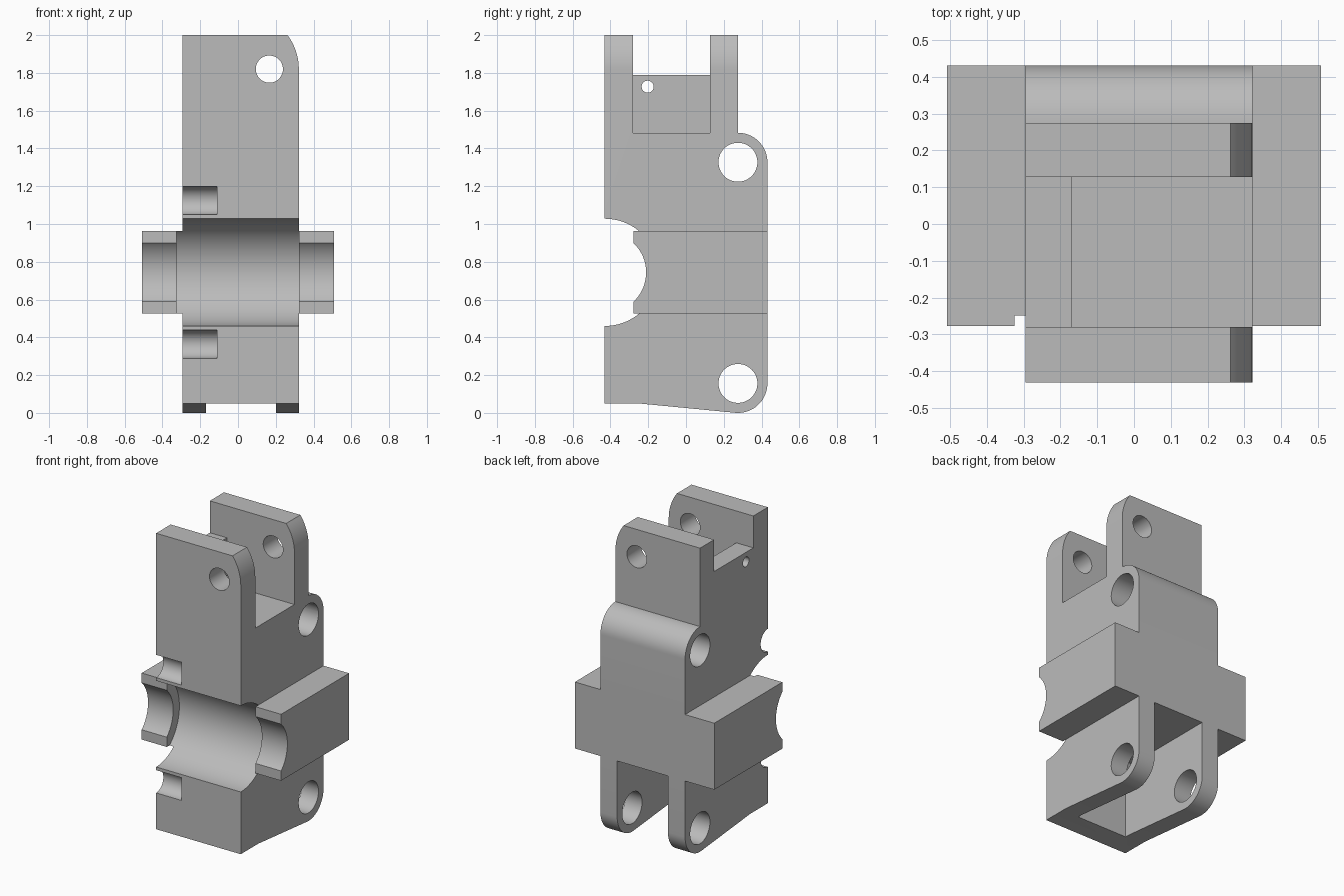
import bpy, bmesh, math

default = bpy.data.objects.get("Cube")
if default:
    bpy.data.objects.remove(default, do_unlink=True)

grey = bpy.data.materials.new("machined grey")
grey.use_nodes = True
colour = (0.5, 0.5, 0.5, 1)
grey.diffuse_color = colour
grey.node_tree.nodes["Principled BSDF"].inputs["Base Color"].default_value = colour

LEFT, RIGHT = -0.295, 0.322      # side faces of the body
FRONT, BACK = -0.431, 0.431
BORE_Z = 0.744


def arc(u, v, r, start, end, steps=16):
    angles = [math.radians(start + (end - start) * i / steps) for i in range(steps + 1)]
    return [(u + r * math.cos(a), v + r * math.sin(a)) for a in angles]


def prism(name, points, axis, low, high):
    """Extrude a (y, z) profile along x, or an (x, z) profile along y."""
    place = (lambda u, v, d: (d, u, v)) if axis == "x" else (lambda u, v, d: (u, d, v))
    bm = bmesh.new()
    cap = bm.faces.new([bm.verts.new(place(u, v, low)) for u, v in points])
    side = bmesh.ops.extrude_face_region(bm, geom=[cap])["geom"]
    moved = [g for g in side if isinstance(g, bmesh.types.BMVert)]
    bmesh.ops.translate(bm, verts=moved, vec=place(0, 0, high - low))
    bmesh.ops.recalc_face_normals(bm, faces=bm.faces)
    mesh = bpy.data.meshes.new(name)
    bm.to_mesh(mesh)
    bm.free()
    mesh.materials.append(grey)
    obj = bpy.data.objects.new(name, mesh)
    bpy.context.collection.objects.link(obj)
    return obj


def box(name, x0, x1, y0, y1, z0, z1):
    return prism(name, [(y0, z0), (y1, z0), (y1, z1), (y0, z1)], "x", x0, x1)


def rod(name, u, v, r, axis, low, high, steps=48):
    return prism(name, arc(u, v, r, 0, 360, steps)[:-1], axis, low, high)


def combine(target, tool, operation="DIFFERENCE"):
    mod = target.modifiers.new(tool.name, "BOOLEAN")
    mod.operation = operation
    mod.solver = "EXACT"
    mod.object = tool
    bpy.context.view_layer.objects.active = target
    bpy.ops.object.modifier_apply(modifier=mod.name)
    bpy.data.objects.remove(tool, do_unlink=True)


# Body with rounded back corners and the raised upper section
outline = [(FRONT, 0.05), (-0.25, 0.05)]
outline += arc(0.275, 0.156, 0.156, -95, 0)
outline += arc(0.275, 1.327, 0.156, 0, 90)
outline += [(0.275, 2), (FRONT, 2)]
body = prism("hinge_block", outline, "x", LEFT, RIGHT)

# Cross arm through the middle
combine(body, box("cross_arm", -0.508, 0.508, -0.277, BACK, 0.525, 0.963), "UNION")

# Upper fork slot, leaving a low wall on the right side
combine(body, box("fork_slot", -0.17, 0.6, -0.28, 0.128, 1.482, 2.2))
combine(body, box("wall_notch", -0.6, 0.0, -0.28, 0.128, 1.79, 2.2))

# Rounded outer corner of the fork cheeks
corner = arc(0.022, 1.82, 0.3, 0, 37, 12) + [(0.26, 2.2), (0.5, 2.2), (0.5, 1.82)]
combine(body, prism("cheek_rounding", corner, "y", -0.6, 0.6))

# Lower pocket, open to the back and below
pocket = [(-0.28, -0.2), (0.6, -0.2), (0.6, 0.525), (-0.22, 0.525), (-0.28, 0.46)]
combine(body, prism("lower_pocket", pocket, "x", -0.17, 0.2))

# Large bore across the front and narrower bores in the arms
combine(body, rod("main_bore", -0.43, BORE_Z, 0.284, "x", -0.325, RIGHT, 80))
combine(body, rod("arm_bore", -0.425, BORE_Z, 0.214, "x", -0.7, 0.7, 64))

# Half-round grooves at the front, above and below the bore
for z in (1.124, 0.364):
    combine(body, rod("front_groove", FRONT, z, 0.075, "x", -0.6, -0.11))

# Pin holes
for z in (0.156, 1.327):
    combine(body, rod("side_pin_hole", 0.275, z, 0.103, "x", -0.6, 0.6))
combine(body, rod("cheek_pin_hole", 0.166, 1.82, 0.072, "y", -0.6, 0.6))
combine(body, rod("wall_hole", -0.203, 1.727, 0.032, "x", -0.6, -0.1, 24))

# Smooth curved faces, keeping machined edges sharp
bpy.ops.object.select_all(action="DESELECT")
body.select_set(True)
bpy.context.view_layer.objects.active = body
bpy.ops.object.shade_smooth_by_angle(angle=math.radians(25))
